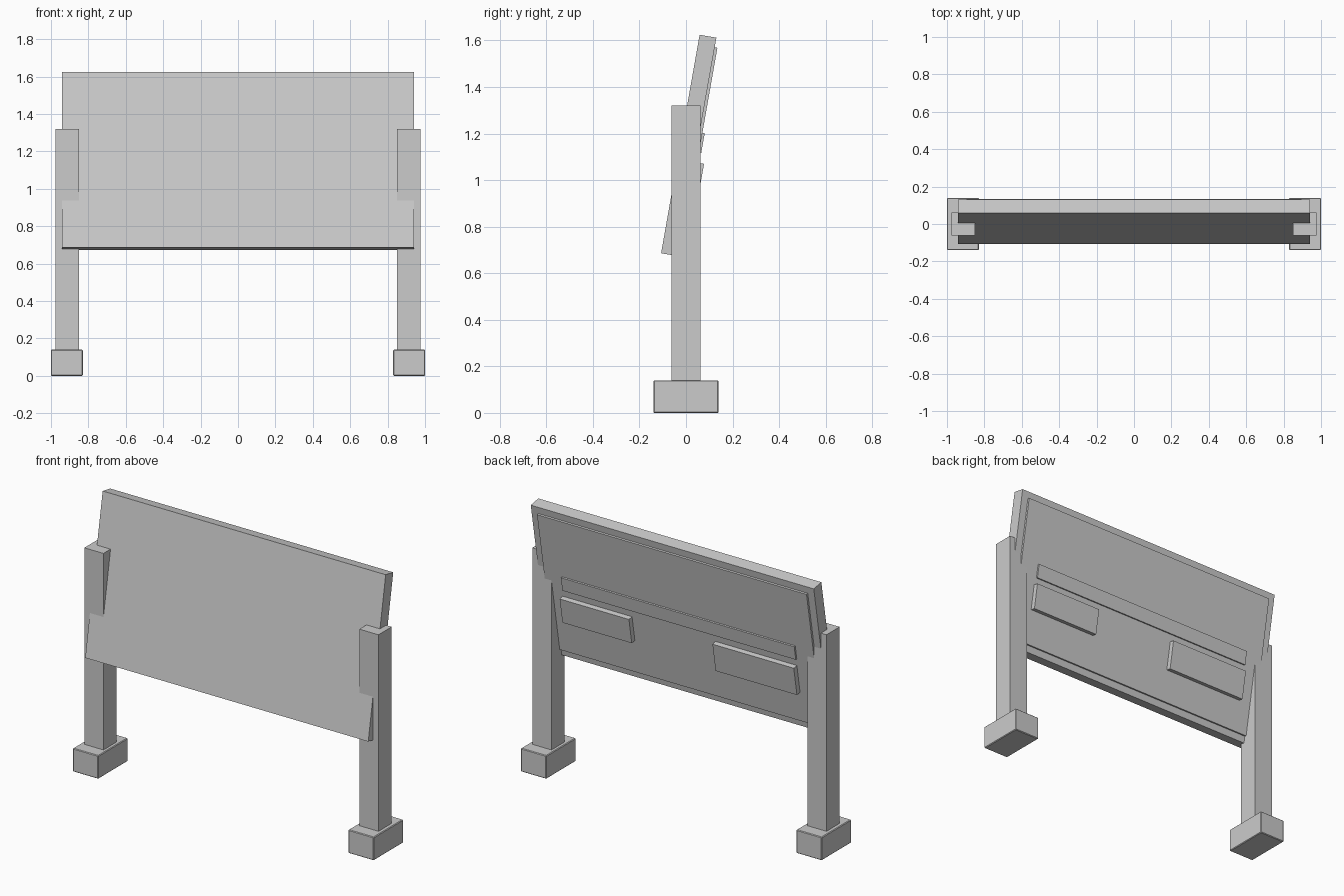
import bpy
from math import radians
from mathutils import Matrix, Vector

if "Cube" in bpy.data.objects:
    bpy.data.objects.remove(bpy.data.objects["Cube"], do_unlink=True)

grey = bpy.data.materials.new("plain_grey")
grey.use_nodes = True
grey.diffuse_color = (0.6, 0.6, 0.6, 1)
grey.node_tree.nodes["Principled BSDF"].inputs["Base Color"].default_value = (0.6, 0.6, 0.6, 1)


def box(name, low, high, frame=Matrix(), bevel=0):
    """Box between two corners, given in the axes of a frame."""
    low, high = Vector(low), Vector(high)
    bpy.ops.mesh.primitive_cube_add(size=1)
    obj = bpy.context.object
    obj.name = name
    obj.data.transform(Matrix.Translation((low + high) / 2) @ Matrix.Diagonal((high - low).to_4d()))
    obj.matrix_world = frame
    obj.data.materials.append(grey)
    if bevel:
        mod = obj.modifiers.new("soft_edges", "BEVEL")
        mod.width = bevel
        mod.segments = 1
    return obj


# Posts and their footings
for side, s in (("left", 1), ("right", -1)):
    def pair(name, x0, x1, y, z0, z1, bevel=0):
        xs = sorted((s * x0, s * x1))
        box(f"{side}_{name}", (xs[0], -y, z0), (xs[1], y, z1), bevel=bevel)
    pair("footing", 0.83, 1.0, 0.14, 0, 0.14, 0.004)
    pair("post", 0.85, 0.977, 0.0625, 0.135, 1.32)

# Leaning frame: origin on the lower front edge of the board, z along its slope
lean = Matrix.Translation((0, -0.107, 0.686)) @ Matrix.Rotation(radians(-10), 4, "X")
LENGTH, THICK = 0.953, 0.073
BACK = THICK + 0.012

box("board", (-0.94, 0, 0), (0.94, THICK, LENGTH), lean)

# Raised panel on the back, with a rail and two plates on it
box("back_panel", (-0.895, THICK - 0.01, 0.042), (0.895, BACK, LENGTH - 0.042), lean)
box("back_rail", (-0.775, BACK - 0.01, 0.455), (0.775, BACK + 0.01, 0.54), lean)
box("left_back_plate", (0.325, BACK - 0.01, 0.255), (0.785, BACK + 0.03, 0.41), lean)
box("right_back_plate", (-0.77, BACK - 0.01, 0.235), (-0.23, BACK + 0.03, 0.41), lean)
